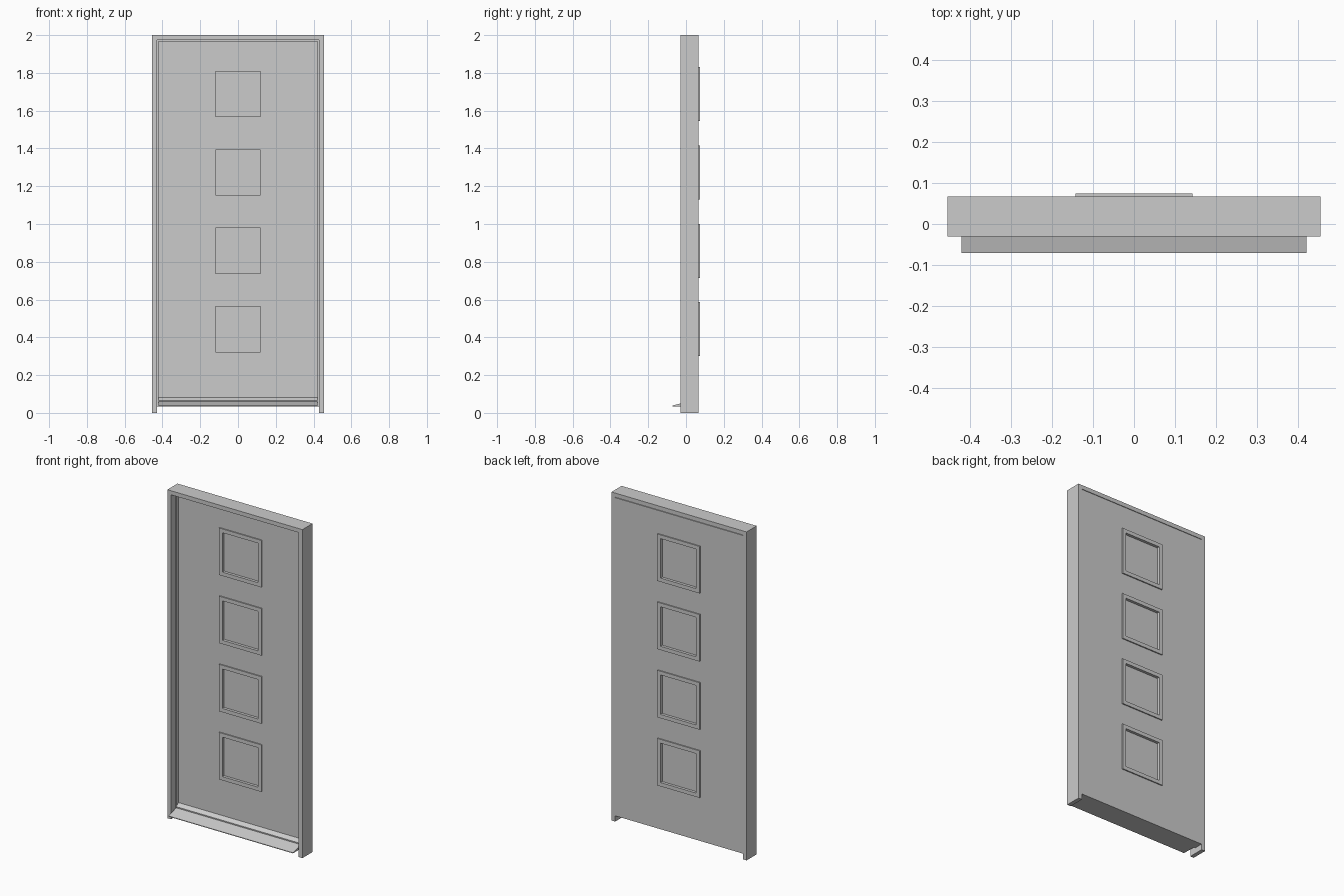
import bpy, bmesh

if "Cube" in bpy.data.objects:
    bpy.data.objects.remove(bpy.data.objects["Cube"])


def prism(name, pts, axis, a, b):
    """Extrude a 2D outline along axis: 'y' outline is (x, z), 'x' outline is (y, z)."""
    bm = bmesh.new()
    place = (lambda p, t: (p[0], t, p[1])) if axis == 'y' else (lambda p, t: (t, p[0], p[1]))
    face = bm.faces.new([bm.verts.new(place(p, a)) for p in pts])
    ext = bmesh.ops.extrude_face_region(bm, geom=[face])
    verts = [v for v in ext['geom'] if isinstance(v, bmesh.types.BMVert)]
    bmesh.ops.translate(bm, verts=verts, vec=(0, b - a, 0) if axis == 'y' else (b - a, 0, 0))
    return finish(name, bm)


def slab(name, xs, zs, holes, y0, y1):
    """Upright slab split at xs and zs, leaving out the (column, row) cells in holes."""
    bm = bmesh.new()
    grid = [[[bm.verts.new((x, y, z)) for z in zs] for x in xs] for y in (y0, y1)]
    nx, nz = len(xs) - 1, len(zs) - 1
    solid = {(i, j) for i in range(nx) for j in range(nz)} - set(holes)
    for i, j in solid:
        ring = [(i, j), (i + 1, j), (i + 1, j + 1), (i, j + 1)]
        for g in grid:
            bm.faces.new([g[u][v] for u, v in ring])
        # edge walls only where the neighbouring cell is empty
        for k, (di, dj) in enumerate([(0, -1), (1, 0), (0, 1), (-1, 0)]):
            if (i + di, j + dj) not in solid:
                (u0, v0), (u1, v1) = ring[k], ring[(k + 1) % 4]
                bm.faces.new([grid[0][u0][v0], grid[0][u1][v1], grid[1][u1][v1], grid[1][u0][v0]])
    return finish(name, bm)


def finish(name, bm):
    bmesh.ops.recalc_face_normals(bm, faces=bm.faces)
    mesh = bpy.data.meshes.new(name)
    bm.to_mesh(mesh)
    bm.free()
    ob = bpy.data.objects.new(name, mesh)
    bpy.context.collection.objects.link(ob)
    return ob


def arch(w, top, t, bottom):
    """Upside-down U outline with outer half width w and wall thickness t."""
    i = w - t
    return [(-w, bottom), (-w, top), (w, top), (w, bottom),
            (i, bottom), (i, top - t), (-i, top - t), (-i, bottom)]


FRONT, BACK = 0.028, 0.067      # leaf faces
OUT, INN = 0.143, 0.12          # window trim half sizes
centres = [0.443 + 0.415 * k for k in range(4)]

# Outer frame and the stop inside it
prism("door_frame", arch(0.455, 2.0, 0.025, 0.0), 'y', -0.03, BACK)
prism("door_stop", arch(0.43, 1.975, 0.009, 0.035), 'y', 0.012, FRONT)

# Door leaf with four window openings
zs = [0.035] + [c + s * INN for c in centres for s in (-1, 1)] + [1.972]
slab("door_leaf", [-0.43, -INN, INN, 0.43], zs, [(1, 1 + 2 * k) for k in range(4)], FRONT, BACK)

# Raised trims on both sides, with a recessed pane
for k, c in enumerate(centres):
    xs = [-OUT, -INN, INN, OUT]
    rows = [c + x for x in xs]
    slab(f"front_window_trim_{k + 1}", xs, rows, [(1, 1)], FRONT - 0.007, FRONT)
    slab(f"back_window_trim_{k + 1}", xs, rows, [(1, 1)], BACK, BACK + 0.007)
    slab(f"window_pane_{k + 1}", [-INN, INN], [c - INN, c + INN], [], FRONT + 0.01, BACK - 0.01)

# Sloping sill with a small step
sill = [(-0.071, 0.035), (-0.071, 0.039), (0.005, 0.059), (0.005, 0.066),
        (FRONT, 0.082), (FRONT, 0.035)]
prism("sill", sill, 'x', -0.42, 0.42)
